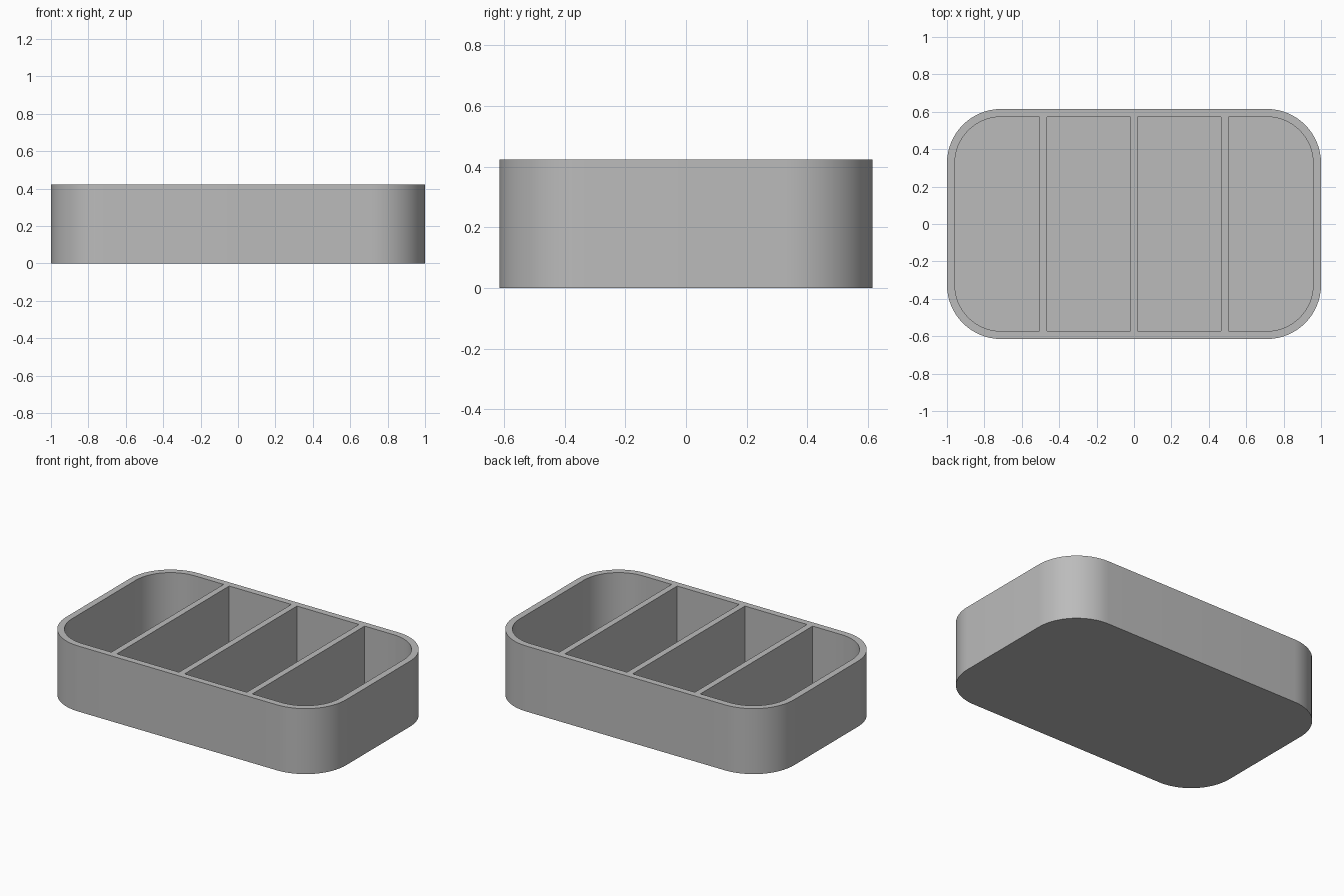
import bpy, bmesh, math

if "Cube" in bpy.data.objects:
    bpy.data.objects.remove(bpy.data.objects["Cube"])

HALF_X, HALF_Y, HEIGHT = 1.0, 0.615, 0.423
WALL, FLOOR, RADIUS = 0.042, 0.04, 0.29
DIVIDERS, DIVIDER_HALF = (-0.484, 0.0, 0.484), 0.02
ARC_STEPS = 16

grey = bpy.data.materials.new("plain grey")
grey.diffuse_color = (0.5, 0.5, 0.5, 1.0)
grey.use_nodes = True
grey.node_tree.nodes["Principled BSDF"].inputs["Base Color"].default_value = grey.diffuse_color


def rounded_outline(hx, hy, r):
    """Counter-clockwise rounded rectangle."""
    points = []
    for quarter, (sx, sy) in enumerate(((1, 1), (-1, 1), (-1, -1), (1, -1))):
        for i in range(ARC_STEPS + 1):
            a = math.pi / 2 * (quarter + i / ARC_STEPS)
            points.append((sx * (hx - r) + r * math.cos(a),
                           sy * (hy - r) + r * math.sin(a)))
    return points


def clip(points, x0, x1):
    """Keep the part of a convex outline between x0 and x1."""
    for limit, side in ((x0, 1), (x1, -1)):
        kept = []
        for p, q in zip(points, points[1:] + points[:1]):
            dp, dq = side * (p[0] - limit), side * (q[0] - limit)
            if dp >= 0:
                kept.append(p)
            if dp * dq < 0:
                t = dp / (dp - dq)
                kept.append((limit, p[1] + t * (q[1] - p[1])))
        points = kept
    return points


def prism(name, points, z0, z1):
    bm = bmesh.new()
    low = [bm.verts.new((x, y, z0)) for x, y in points]
    high = [bm.verts.new((x, y, z1)) for x, y in points]
    bm.faces.new(low[::-1])
    bm.faces.new(high)
    for i in range(len(low)):
        j = (i + 1) % len(low)
        bm.faces.new((low[i], low[j], high[j], high[i]))
    mesh = bpy.data.meshes.new(name)
    bm.to_mesh(mesh)
    bm.free()
    mesh.materials.append(grey)
    obj = bpy.data.objects.new(name, mesh)
    bpy.context.collection.objects.link(obj)
    return obj


# Solid tray body with rounded corners
tray = prism("divided_tray", rounded_outline(HALF_X, HALF_Y, RADIUS), 0, HEIGHT)

# Four compartments, leaving the three dividers standing
inner = rounded_outline(HALF_X - WALL, HALF_Y - WALL, RADIUS - WALL)
starts = [-HALF_X] + [d + DIVIDER_HALF for d in DIVIDERS]
ends = [d - DIVIDER_HALF for d in DIVIDERS] + [HALF_X]
cutters = []
for n, (x0, x1) in enumerate(zip(starts, ends), 1):
    cutter = prism(f"compartment_cutter_{n}", clip(inner, x0, x1), FLOOR, HEIGHT + 0.1)
    cutter.hide_render = True
    cutters.append(cutter)
    cut = tray.modifiers.new(f"compartment_{n}", 'BOOLEAN')
    cut.operation, cut.solver, cut.object = 'DIFFERENCE', 'EXACT', cutter

# Apply the cuts and smooth the rounded walls
bpy.context.view_layer.objects.active = tray
tray.select_set(True)
for name in [m.name for m in tray.modifiers]:
    bpy.ops.object.modifier_apply(modifier=name)
for cutter in cutters:
    bpy.data.objects.remove(cutter)
bpy.ops.object.shade_smooth_by_angle(angle=math.radians(30))
